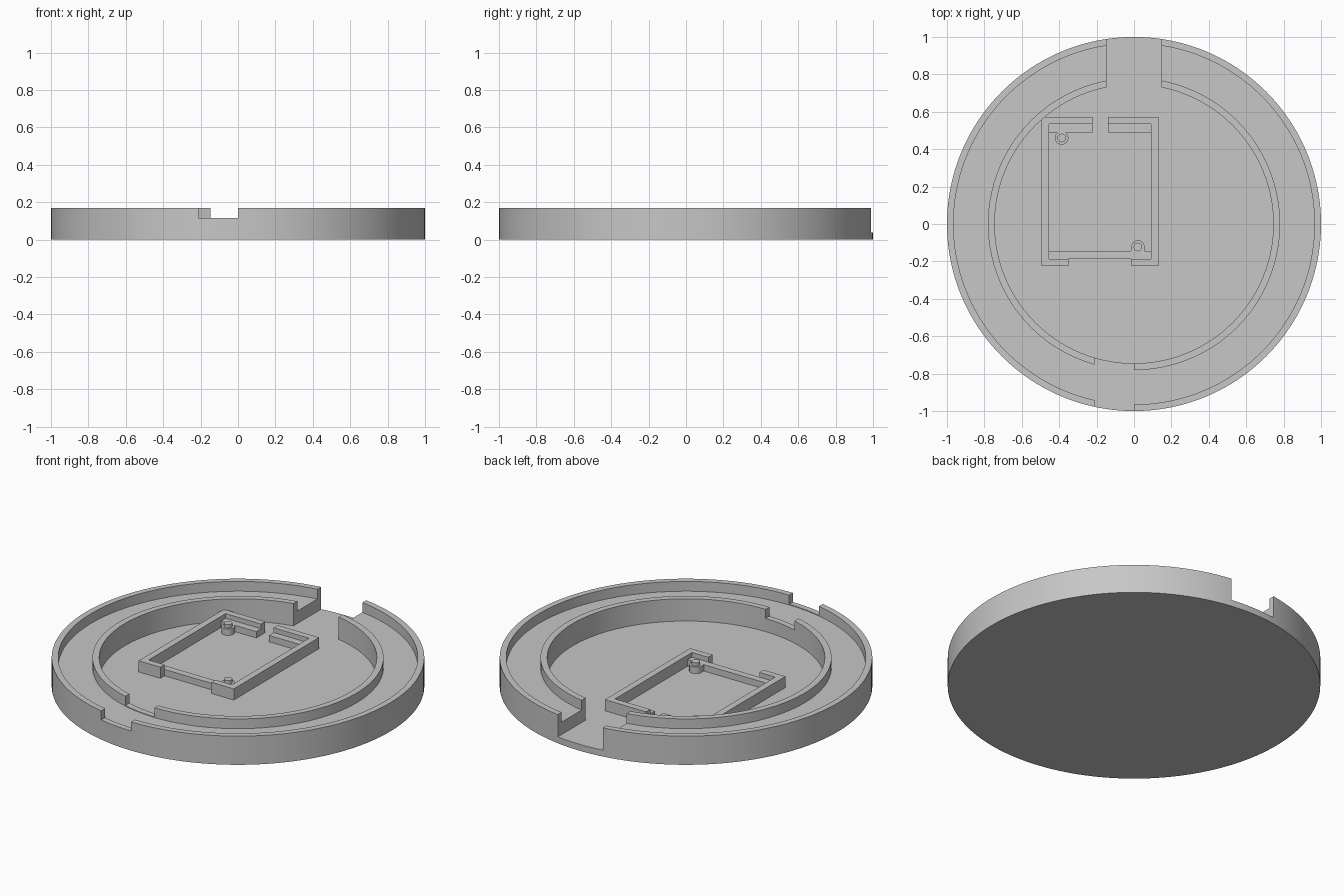
import bpy, bmesh, math

cube = bpy.data.objects.get("Cube")
if cube:
    bpy.data.objects.remove(cube, do_unlink=True)

FLOOR, CHANNEL, NOTCH, RIM = 0.038, 0.112, 0.116, 0.17
LEDGE, FRAME, PIN = 0.076, 0.104, 0.096
SUNK = FLOOR - 0.01

grey = bpy.data.materials.new("plain grey")
grey.use_nodes = True
colour = (0.57, 0.57, 0.57, 1)
grey.diffuse_color = colour
grey.node_tree.nodes["Principled BSDF"].inputs["Base Color"].default_value = colour


def finish(name, bm):
    bmesh.ops.recalc_face_normals(bm, faces=bm.faces)
    mesh = bpy.data.meshes.new(name)
    bm.to_mesh(mesh)
    bm.free()
    obj = bpy.data.objects.new(name, mesh)
    bpy.context.collection.objects.link(obj)
    mesh.materials.append(grey)
    return obj


def select(obj):
    bpy.ops.object.select_all(action='DESELECT')
    obj.select_set(True)
    bpy.context.view_layer.objects.active = obj


def smooth(obj):
    select(obj)
    bpy.ops.object.shade_smooth_by_angle(angle=math.radians(30))


def prism(name, outline, z0, z1):
    bm = bmesh.new()
    face = bm.faces.new([bm.verts.new((x, y, z0)) for x, y in outline])
    top = bmesh.ops.extrude_face_region(bm, geom=[face])["geom"]
    for v in top:
        if isinstance(v, bmesh.types.BMVert):
            v.co.z = z1
    return finish(name, bm)


def box(name, x0, x1, y0, y1, z0, z1):
    return prism(name, [(x0, y0), (x1, y0), (x1, y1), (x0, y1)], z0, z1)


def lathe(name, profile, centre=(0, 0), steps=128):
    bm = bmesh.new()
    verts = [bm.verts.new((r, 0, z)) for r, z in profile]
    edges = [bm.edges.new(pair) for pair in zip(verts, verts[1:])]
    bmesh.ops.spin(bm, geom=verts + edges, cent=(0, 0, 0), axis=(0, 0, 1),
                   angle=2 * math.pi, steps=steps)
    bmesh.ops.remove_doubles(bm, verts=bm.verts, dist=1e-4)
    bmesh.ops.translate(bm, verts=bm.verts, vec=(*centre, 0))
    return finish(name, bm)


# Round tray: sunken middle, raised channel between the inner ring and the rim
tray = lathe("tray", [
    (0, 0), (1, 0), (1, RIM), (0.965, RIM), (0.965, CHANNEL), (0.781, CHANNEL),
    (0.781, RIM), (0.745, RIM), (0.745, FLOOR), (0, FLOOR)], steps=160)

# Back opening down to the floor, and shallow front notch through both rings
cutters = [
    box("back_opening_cutter", -0.148, 0.147, 0.6, 1.1, FLOOR, 0.3),
    box("front_notch_cutter", -0.212, 0, -1.1, -0.6, NOTCH, 0.3)]
for cutter in cutters:
    cutter.hide_render = True
    select(tray)
    mod = tray.modifiers.new("cut", 'BOOLEAN')
    mod.operation = 'DIFFERENCE'
    mod.solver = 'EXACT'
    mod.object = cutter
    bpy.ops.object.modifier_apply(modifier=mod.name)
    bpy.data.objects.remove(cutter, do_unlink=True)
smooth(tray)

# Bracket walls of the rectangular holder
FRONT, BACK, WALL = -0.225, 0.573, 0.039


def bracket(name, outer, front_end, back_end, inward):
    inner = outer + inward * WALL
    prism(name, [
        (outer, FRONT), (front_end, FRONT), (front_end, FRONT + WALL),
        (inner, FRONT + WALL), (inner, BACK - WALL), (back_end, BACK - WALL),
        (back_end, BACK), (outer, BACK)], SUNK, FRAME)


bracket("right_bracket", -0.494, -0.351, -0.223, 1)
bracket("left_bracket", 0.13, -0.016, -0.14, -1)

# Lower support ledges inside the brackets
box("back_right_ledge", -0.456, -0.223, 0.49, BACK - WALL, SUNK, LEDGE)
box("back_left_ledge", -0.14, 0.091, 0.49, BACK - WALL, SUNK, LEDGE)
box("front_ledge", -0.456, 0.091, FRONT + WALL, -0.145, SUNK, LEDGE)

# Standoffs with locating pins, touching the ledges
for side, x, y in (("back", -0.387, 0.46), ("front", 0.021, -0.123)):
    smooth(lathe(side + "_standoff", [
        (0, SUNK), (0.036, SUNK), (0.036, LEDGE), (0.023, LEDGE),
        (0.023, PIN), (0, PIN)], (x, y), 32))

# Square neck joining the front standoff to its ledge
box("front_standoff_neck", -0.015, 0.057, -0.15, -0.123, SUNK, LEDGE)
